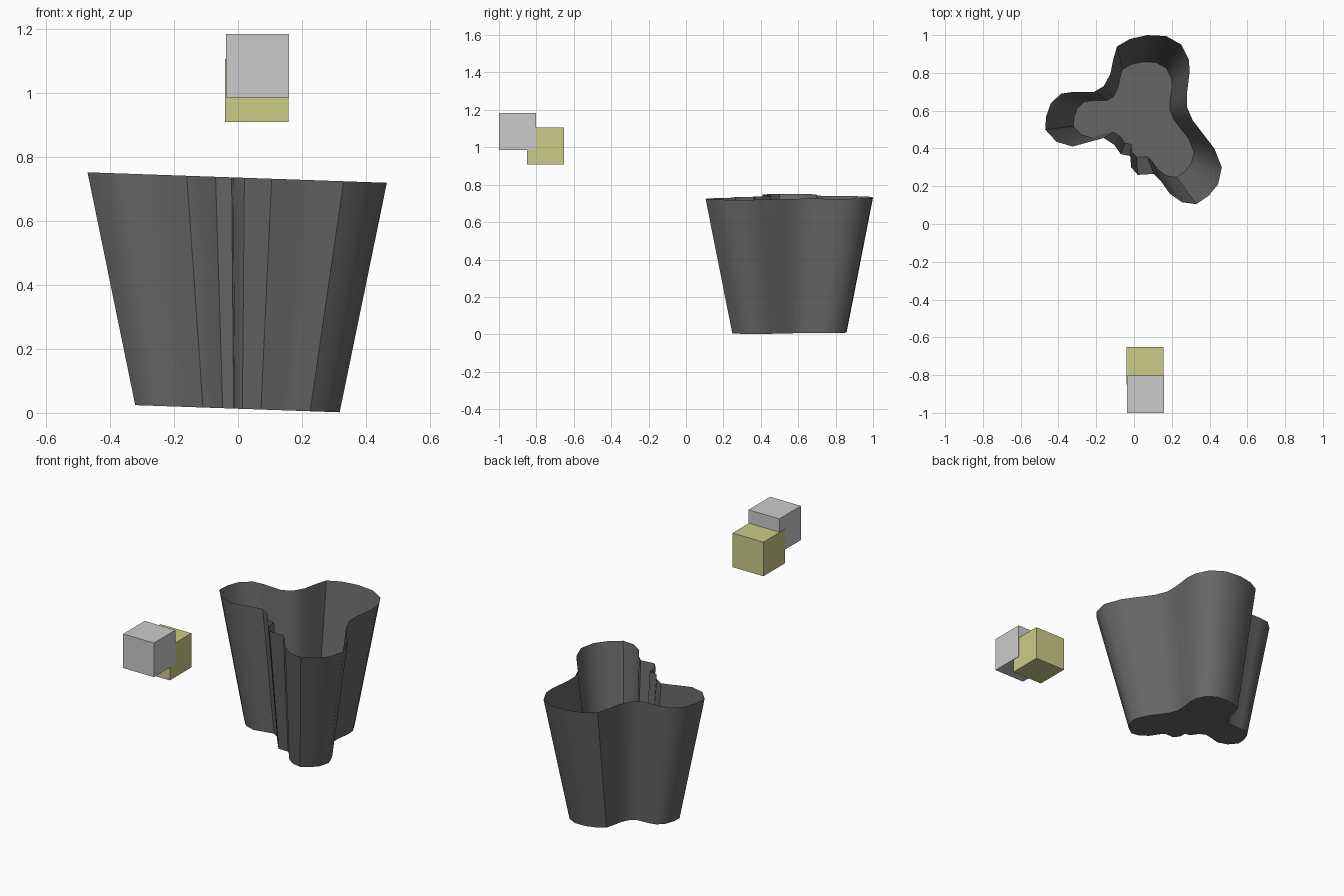
import bpy
import bmesh
import math
from mathutils import Matrix, Vector

default_cube = bpy.data.objects.get("Cube")
if default_cube:
    bpy.data.objects.remove(default_cube, do_unlink=True)


def make_material(name, red, green, blue):
    material = bpy.data.materials.new(name)
    material.use_nodes = True
    colour = (red, green, blue, 1)
    material.diffuse_color = colour
    shader = material.node_tree.nodes["Principled BSDF"]
    shader.inputs["Base Color"].default_value = colour
    shader.inputs["Roughness"].default_value = 0.8
    return material


def make_object(name, mesh_builder, material):
    mesh = bpy.data.meshes.new(name)
    mesh_builder.to_mesh(mesh)
    mesh_builder.free()
    mesh.materials.append(material)
    part = bpy.data.objects.new(name, mesh)
    bpy.context.collection.objects.link(part)
    return part


def make_block(name, centre, size, material):
    builder = bmesh.new()
    bmesh.ops.create_cube(builder, size=size, matrix=Matrix.Translation(centre))
    return make_object(name, builder, material)


dark_grey = make_material("dark grey", 0.135, 0.135, 0.135)
light_grey = make_material("light grey", 0.6, 0.6, 0.6)
olive = make_material("pale olive", 0.6, 0.6, 0.25)

# Rim outline of the vase in hundredths, clockwise from the back lobe
back_lobe = [(7, 100), (17, 99.5), (25, 95), (29, 87), (29.5, 81),
             (28, 69), (28, 62), (31, 55)]
right_lobe = [(42.5, 40), (46.5, 30), (44.5, 21), (39.5, 15), (33, 10.5),
              (25.5, 11.5), (19, 16), (14, 23)]
folds = [(10.5, 26.5), (2, 26), (-1.5, 30), (-2, 36), (-7, 37), (-10.5, 42)]
left_lobe = [(-16, 45.5), (-23.5, 43.5), (-32.5, 41), (-41, 43.5), (-47, 50),
             (-46.5, 57), (-44, 64), (-38.5, 69), (-31.5, 70), (-21, 70)]
back_valley = [(-16, 73), (-12.5, 79.5), (-11, 87), (-9, 94), (-2, 98)]
outline = back_lobe + right_lobe + folds + left_lobe + back_valley
outline.reverse()

# Open vase: one tapered sheet wall with a flat floor, leaning slightly
centre = Vector((0, 0.555))
taper = 0.683
tilt = -0.035


def add_ring(builder, height, scale):
    ring = []
    for x, y in outline:
        spot = centre + (Vector((x, y)) / 100 - centre) * scale
        ring.append(builder.verts.new((spot.x, spot.y, height + tilt * spot.x)))
    return ring


builder = bmesh.new()
floor_ring = add_ring(builder, 0.013, taper)
rim_ring = add_ring(builder, 0.735, 1)
for i in range(len(outline)):
    j = (i + 1) % len(outline)
    builder.faces.new((floor_ring[i], floor_ring[j], rim_ring[j], rim_ring[i]))
builder.faces.new(list(reversed(floor_ring)))
vase = make_object("vase", builder, dark_grey)

# Smooth lobes, sharp folds and floor edge
bpy.ops.object.select_all(action="DESELECT")
vase.select_set(True)
bpy.context.view_layer.objects.active = vase
bpy.ops.object.shade_smooth_by_angle(angle=math.radians(40))

# Two overlapping floating blocks
make_block("front_block", (0.061, -0.901, 1.084), 0.198, light_grey)
make_block("rear_block", (0.058, -0.751, 1.007), 0.198, olive)
